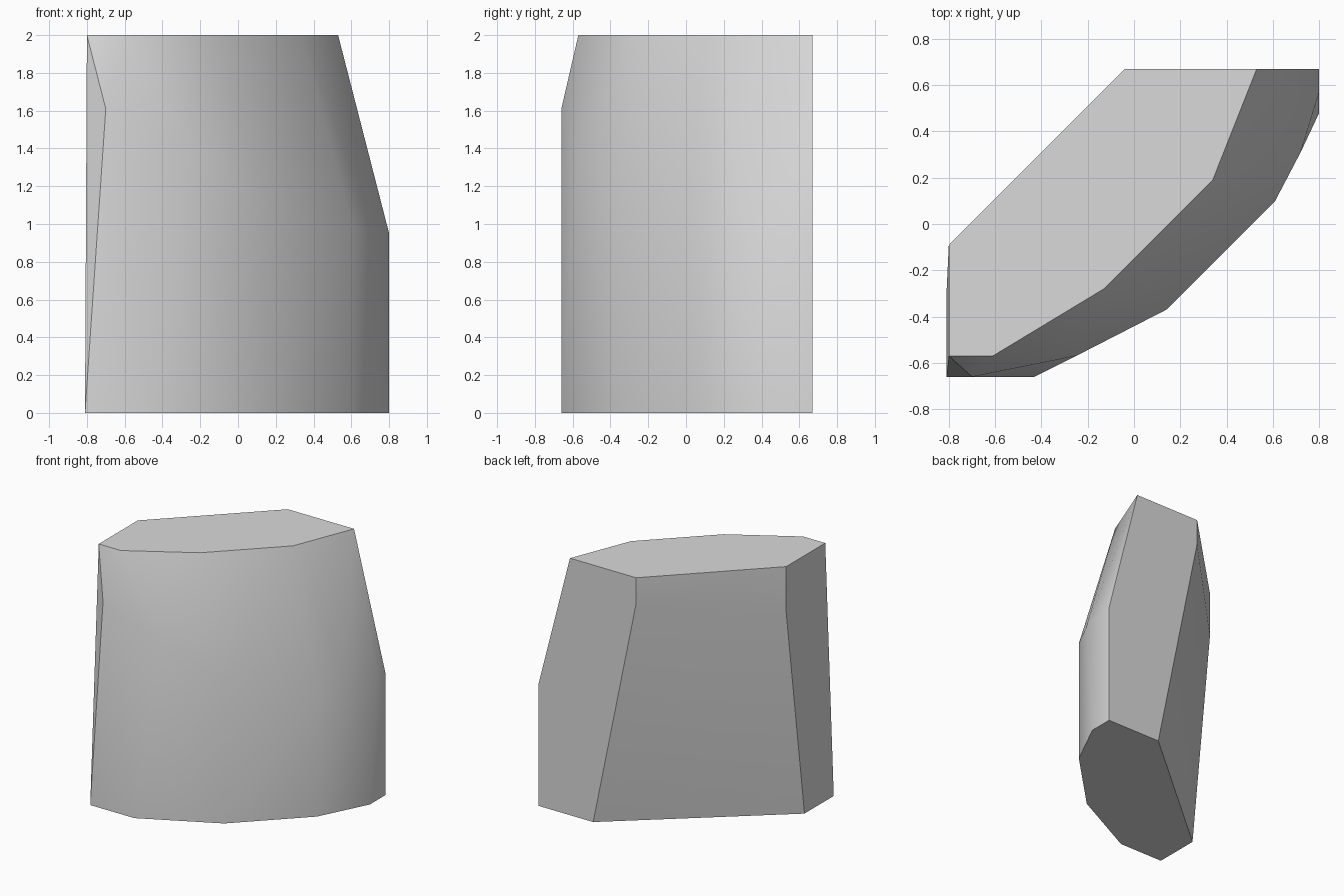
import bpy
import bmesh
import math

cube = bpy.data.objects.get("Cube")
if cube:
    bpy.data.objects.remove(cube, do_unlink=True)

# Single stone colour
stone = bpy.data.materials.new("light_grey_stone")
stone.use_nodes = True
grey = (0.7, 0.7, 0.7, 1.0)
stone.diffuse_color = grey
stone.node_tree.nodes["Principled BSDF"].inputs["Base Color"].default_value = grey

# Flat base outline, chamfered on the front and right
base = [(-0.81, -0.66), (-0.43, -0.66), (0.14, -0.37), (0.61, 0.10),
        (0.80, 0.48), (0.80, 0.67), (0.33, 0.67), (-0.81, -0.30)]

# Smaller flat top outline
top = [(-0.80, -0.57), (-0.61, -0.57), (-0.13, -0.28), (0.34, 0.19),
       (0.53, 0.67), (-0.04, 0.67), (-0.80, -0.09)]

# Shoulder points where the upright walls start to lean inward
shoulder = [(-0.70, -0.66, 1.61), (-0.25, -0.57, 1.40), (0.14, -0.37, 1.12),
            (0.61, 0.10, 0.97), (0.72, 0.31, 0.96), (0.80, 0.57, 0.95),
            (0.80, 0.67, 0.95), (-0.04, 0.67, 1.80), (-0.80, -0.09, 1.64)]

points = [(x, y, 0.0) for x, y in base]
points += [(x, y, 2.0) for x, y in top]
points += shoulder

# Wrap the outlines into one solid block
bm = bmesh.new()
for p in points:
    bm.verts.new(p)
hull = bmesh.ops.convex_hull(bm, input=bm.verts[:])
loose = [v for v in bm.verts if not v.link_faces]
if loose:
    bmesh.ops.delete(bm, geom=loose, context='VERTS')
bmesh.ops.dissolve_limit(bm, angle_limit=math.radians(1), verts=bm.verts[:], edges=bm.edges[:])
bmesh.ops.recalc_face_normals(bm, faces=bm.faces[:])
mesh = bpy.data.meshes.new("stone_block")
bm.to_mesh(mesh)
bm.free()
mesh.materials.append(stone)

block = bpy.data.objects.new("stone_block", mesh)
bpy.context.collection.objects.link(block)

# Smooth the rounded front, keep the cut edges sharp
bpy.ops.object.select_all(action='DESELECT')
block.select_set(True)
bpy.context.view_layer.objects.active = block
bpy.ops.object.shade_smooth_by_angle(angle=math.radians(35))
